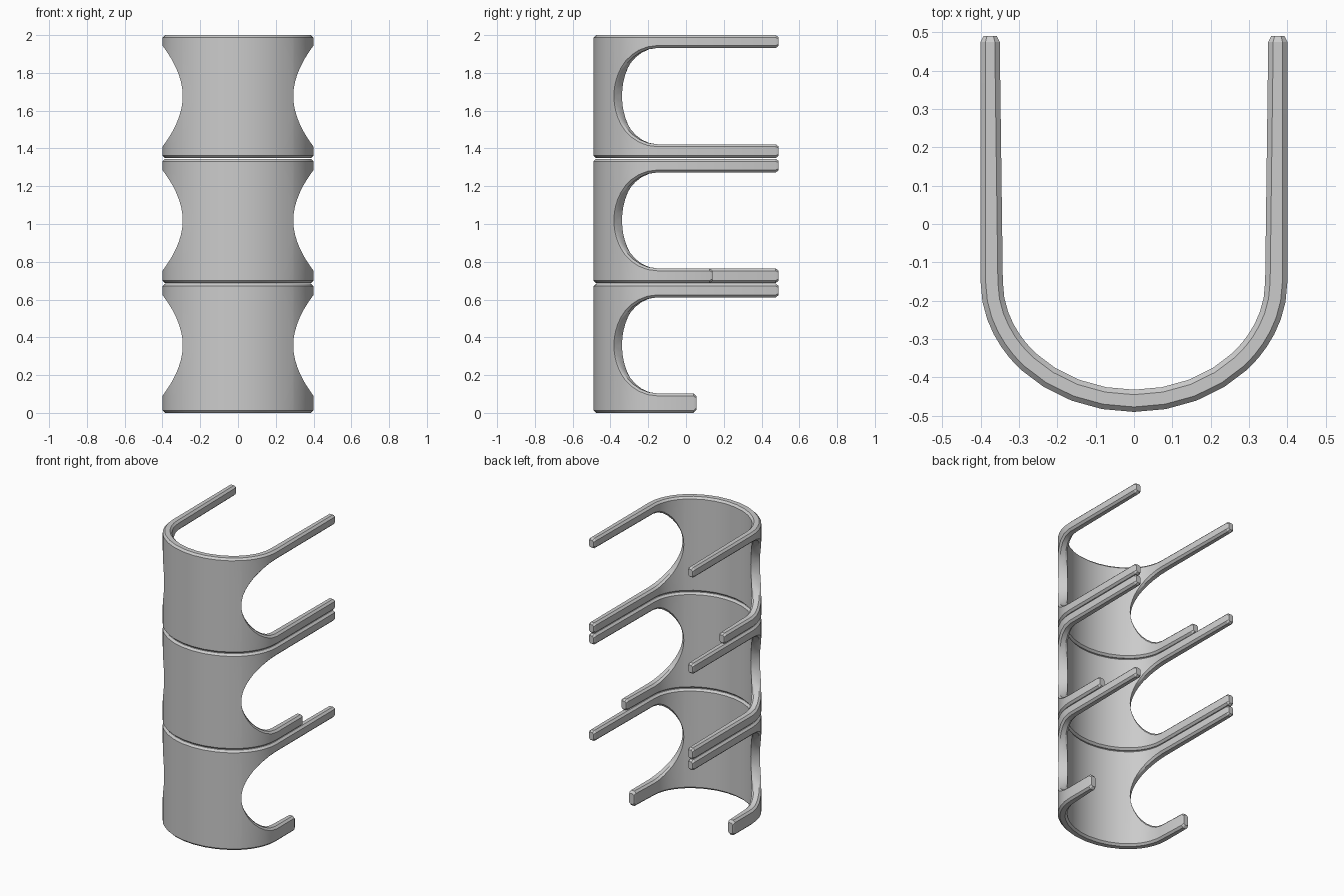
import bpy, bmesh
from math import sin, cos, sqrt, radians, hypot

if "Cube" in bpy.data.objects:
    bpy.data.objects.remove(bpy.data.objects["Cube"])

A, B, YC = 0.40, 0.34, -0.15          # plan ellipse of the curved front
T0 = 47                               # angle where the side opening starts
ANGLES = [0, 12, 24, 36, T0, 47.6, 49, 51.5, 55, 60, 66, 73, 81, 90]
PINCH = YC - B * cos(radians(T0))
CH = 0.013                            # edge chamfer


def half_stations(end_y):
    """(x, y, nx, ny, thickness, opening 0..1, tip scale) from centre to arm tip."""
    out = []
    for a in ANGLES:
        t = radians(a)
        x, y = A * sin(t), YC - B * cos(t)
        nx, ny = sin(t) / A, -cos(t) / B
        n = hypot(nx, ny)
        u = (y - YC) / (PINCH - YC)
        f = sqrt(max(0, 1 - u * u)) if a > T0 else 0
        out.append((x, y, nx / n, ny / n, 0.058, f, 1))
    out.append((A, end_y - 0.015, 1, 0, 0.05, 1, 1))
    out.append((A, end_y, 1, 0, 0.05, 1, 0.7))
    return out


def strip(bm, edge, mid, bar, left_end, right_end):
    """Half-height U band from its outer edge to the opening, with two arms."""
    s = 1 if mid > edge else -1
    left = [(-x, y, -nx, ny, th, f, sc) for x, y, nx, ny, th, f, sc in half_stations(left_end)]
    stations = left[:0:-1] + half_stations(right_end)
    rings = []
    for x, y, nx, ny, th, f, sc in stations:
        lip = mid + (bar - mid) * f
        k = CH * min(1, f * 1.5)
        e1, l1 = edge + s * CH, lip - s * k
        sec = [(CH, edge), (0, e1), (0, l1), (k, lip),
               (th - k, lip), (th, l1), (th, e1), (th - CH, edge)]
        zc = (edge + lip) / 2
        ring = []
        for d, z in sec:
            d = th / 2 + (d - th / 2) * sc
            z = zc + (z - zc) * sc
            ring.append(bm.verts.new((x - nx * d, y - ny * d, z)))
        rings.append(ring)
    for i in range(len(rings) - 1):
        p, q = rings[i], rings[i + 1]
        solid = stations[i][5] == 0 and stations[i + 1][5] == 0
        for j in range(8):
            if solid and j in (2, 3, 4):   # open seam where both halves join
                continue
            n = (j + 1) % 8
            bm.faces.new((p[j], p[n], q[n], q[j]))
    bm.faces.new(rings[0])
    bm.faces.new(rings[-1])


def shell(name, z0, z1, low_bar, high_bar, low_ends, high_ends):
    bm = bmesh.new()
    mid = (low_bar + high_bar) / 2
    strip(bm, z0, mid, low_bar, *low_ends)
    strip(bm, z1, mid, high_bar, *high_ends)
    bmesh.ops.remove_doubles(bm, verts=bm.verts, dist=0.0002)
    bmesh.ops.dissolve_degenerate(bm, edges=bm.edges, dist=0.0001)
    bmesh.ops.recalc_face_normals(bm, faces=bm.faces)
    me = bpy.data.meshes.new(name)
    bm.to_mesh(me)
    bm.free()
    ob = bpy.data.objects.new(name, me)
    bpy.context.collection.objects.link(ob)
    bpy.ops.object.select_all(action='DESELECT')
    ob.select_set(True)
    bpy.context.view_layer.objects.active = ob
    bpy.ops.object.shade_smooth_by_angle(angle=radians(30))


FULL = (0.49, 0.49)
# three stacked shells; arm ends are (left y, right y)
shell("lower_shell", 0.0, 0.684, 0.103, 0.612, (0.055, 0.055), FULL)
shell("middle_shell", 0.688, 1.345, 0.765, 1.273, (0.49, 0.14), FULL)
shell("upper_shell", 1.349, 2.0, 1.422, 1.932, (0.15, 0.49), FULL)
